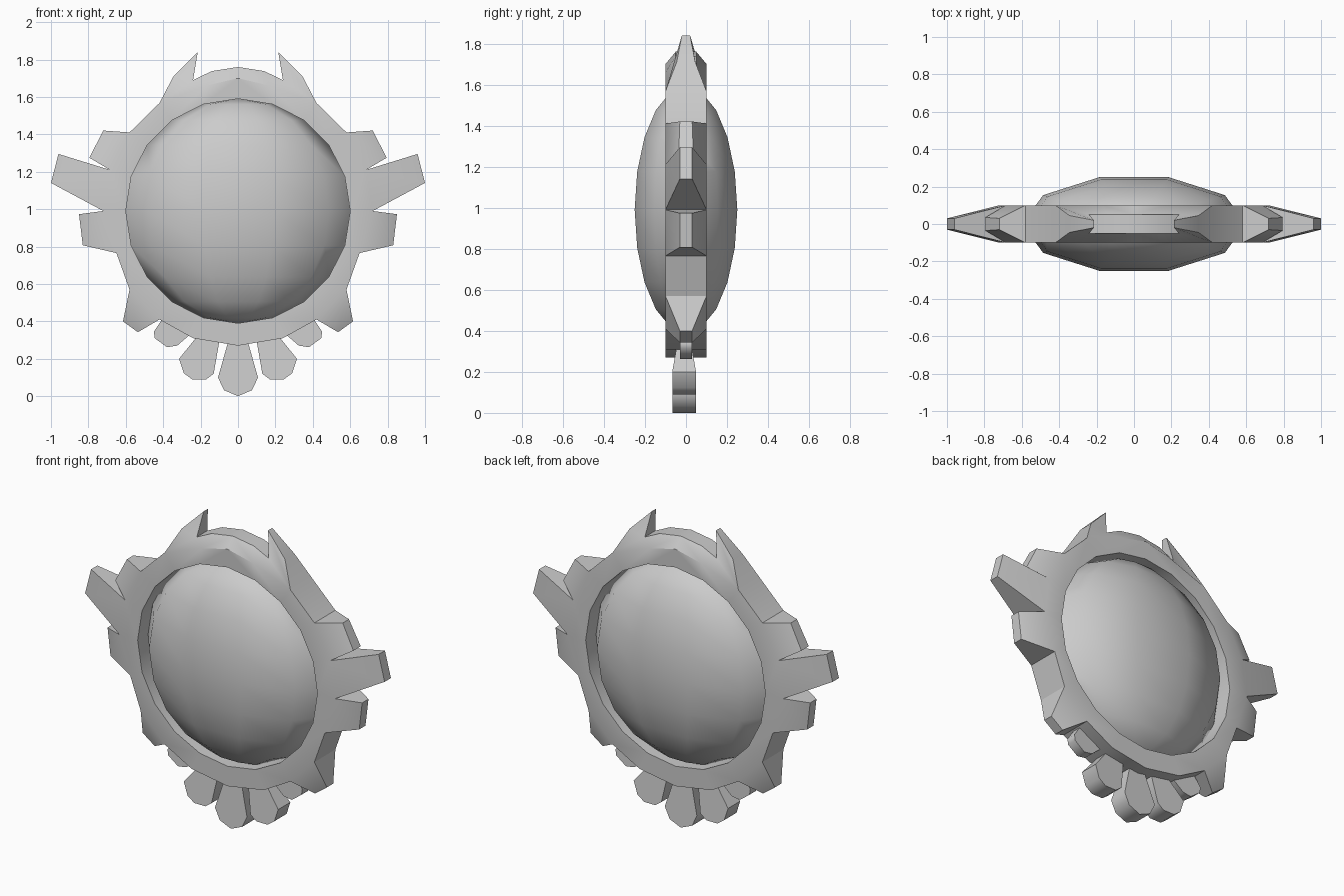
import bpy, bmesh, math
from mathutils import Matrix

if "Cube" in bpy.data.objects:
    bpy.data.objects.remove(bpy.data.objects["Cube"])

CZ = 0.99   # centre height of the disc
T = 0.10    # half thickness of the frame


def finish(bm, name, angle=30):
    bmesh.ops.remove_doubles(bm, verts=bm.verts, dist=0.0005)
    bmesh.ops.recalc_face_normals(bm, faces=bm.faces)
    me = bpy.data.meshes.new(name)
    bm.to_mesh(me)
    bm.free()
    ob = bpy.data.objects.new(name, me)
    bpy.context.collection.objects.link(ob)
    bpy.ops.object.select_all(action='DESELECT')
    ob.select_set(True)
    bpy.context.view_layer.objects.active = ob
    bpy.ops.object.shade_smooth_by_angle(angle=math.radians(angle))
    return ob


def face(bm, pts):
    bm.faces.new([bm.verts.new(p) for p in pts])


# Domed lens: flattened ball with its poles up and down
bm = bmesh.new()
bmesh.ops.create_uvsphere(bm, u_segments=10, v_segments=10, radius=1)
bm.transform(Matrix.Translation((0, 0, CZ)) @ Matrix.Diagonal((0.6, 0.263, 0.6, 1))
             @ Matrix.Rotation(math.pi / 2, 4, 'Z'))
finish(bm, "lens", 60)

# Frame: half outline of the ring, top to bottom, matched to a 20-sided hole
roots = [(0, 1.70), (.17, 1.66), (.42, 1.567), (.58, 1.41), (.685, 1.21), (.72, .99),
         (.65, .765), (.58, .57), (.42, .41), (.24, .31), (0, .27)]
hole = [(0.6 * math.sin(math.radians(18 * i)), CZ + 0.6 * math.cos(math.radians(18 * i)))
        for i in range(11)]
# Tapering teeth on the root edges: (x, z, half thickness)
teeth = {
    0: [(0, 1.76, .05), (.14, 1.738, .05), (.24, 1.69, .05)],       # brow
    1: [(.24, 1.69, .05), (.215, 1.84, .02), (.345, 1.71, .045)],   # horn
    3: [(.72, 1.42, .03), (.795, 1.275, .035)],
    4: [(.96, 1.295, .03), (1.0, 1.14, .03)],                       # side spike
    5: [(.85, .973, .03), (.83, .807, .03)],
    7: [(.615, .40, .03), (.535, .342, .03)],
}
open_walls = {(0, 0), (0, 3), (1, 0)}   # walls hidden where brow and horn join

bm = bmesh.new()
for sx in (1, -1):
    for i in range(10):
        a, b = roots[i], roots[i + 1]
        h, k = hole[i], hole[i + 1]
        edge = [(*a, T)] + teeth.get(i, []) + [(*b, T)]
        for sy in (1, -1):
            face(bm, [(sx * x, sy * T, z) for x, z in (a, b, k, h)])
            if i in teeth:
                face(bm, [(sx * x, sy * t, z) for x, z, t in edge])
        face(bm, [(sx * h[0], -T, h[1]), (sx * k[0], -T, k[1]),
                  (sx * k[0], T, k[1]), (sx * h[0], T, h[1])])
        for j, (p, q) in enumerate(zip(edge, edge[1:])):
            if (i, j) not in open_walls:
                face(bm, [(sx * p[0], -p[2], p[1]), (sx * q[0], -q[2], q[1]),
                          (sx * q[0], q[2], q[1]), (sx * p[0], p[2], p[1])])
finish(bm, "frame", 30)


# Hanging petals: first and last profile points are the thin root
def petal(name, pts, half, root, sx=1, yc=-0.009):
    bm = bmesh.new()
    rows = [(sx * x, z, root if i in (0, len(pts) - 1) else half)
            for i, (x, z) in enumerate(pts)]
    for s in (1, -1):
        face(bm, [(x, yc + s * t, z) for x, z, t in rows])
    for p, q in zip(rows, rows[1:] + rows[:1]):
        face(bm, [(p[0], yc - p[2], p[1]), (q[0], yc - q[2], q[1]),
                  (q[0], yc + q[2], q[1]), (p[0], yc + p[2], p[1])])
    finish(bm, name, 50)


petal("middle_petal", [(-.05, .30), (-.107, .10), (-.075, .032), (0, 0),
                       (.075, .032), (.107, .10), (.05, .30)], .058, .035)
for sx, side in ((1, "right"), (-1, "left")):
    petal("inner_petal_" + side, [(.097, .31), (.13, .12), (.17, .09), (.245, .09),
                                  (.29, .123), (.315, .20), (.21, .33)], .058, .035, sx)
    petal("outer_petal_" + side, [(.25, .335), (.325, .27), (.38, .262), (.445, .31),
                                  (.45, .345), (.40, .42)], .03, .025, sx, 0)
